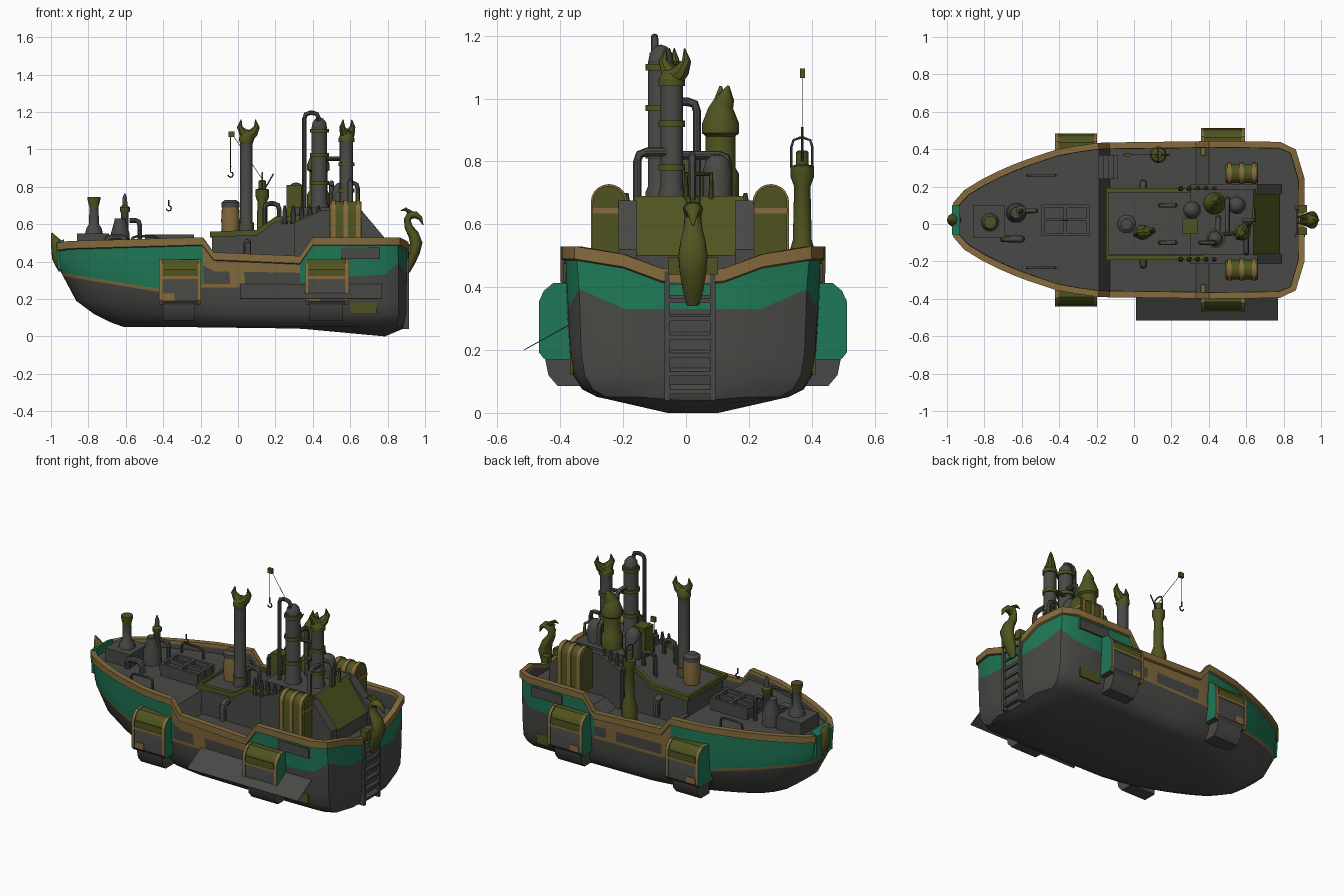
import bpy, bmesh, math
from mathutils import Vector

if "Cube" in bpy.data.objects:
    bpy.data.objects.remove(bpy.data.objects["Cube"])

CY = 0.022  # hull centre line
COL = {"grey": (.066, .066, .061), "teal": (.014, .19, .095), "tan": (.235, .148, .047),
       "olive": (.08, .088, .014)}
NAMES = list(COL)
MATS = []
for k, c in COL.items():
    m = bpy.data.materials.new(k)
    m.diffuse_color = (*c, 1)
    m.use_nodes = True
    m.node_tree.nodes["Principled BSDF"].inputs["Base Color"].default_value = m.diffuse_color
    MATS.append(m)


def finish(name, bm, col=None):
    bmesh.ops.recalc_face_normals(bm, faces=bm.faces)
    for f in bm.faces:
        f.normal_update()
        if col:
            f.material_index = NAMES.index(col(f) if callable(col) else col)
    me = bpy.data.meshes.new(name)
    bm.to_mesh(me)
    bm.free()
    for m in MATS:
        me.materials.append(m)
    ob = bpy.data.objects.new(name, me)
    bpy.context.collection.objects.link(ob)
    return ob


def interp(t, x):
    if x <= t[0][0]:
        return t[0][1]
    for (a, u), (b, v) in zip(t, t[1:]):
        if x <= b:
            return u + (v - u) * (x - a) / (b - a)
    return t[-1][1]


def box(name, x, y, z, col):
    return prism(name, [(x[0], z[0]), (x[1], z[0]), (x[1], z[1]), (x[0], z[1])], "y", y[0], y[1], col)


def prism(name, prof, axis, a, b, col):
    """Extrude a profile: (x,z) along y, or (y,z) along x."""
    bm = bmesh.new()
    put = (lambda p, d: (p[0], d, p[1])) if axis == "y" else (lambda p, d: (d, p[0], p[1]))
    A, B = [[bm.verts.new(put(p, d)) for p in prof] for d in (a, b)]
    skin(bm, [A, B])
    return finish(name, bm, col)


def skin(bm, rings, caps=True):
    n = len(rings[0])
    for R, S in zip(rings, rings[1:]):
        for i in range(n):
            bm.faces.new((R[i], R[(i + 1) % n], S[(i + 1) % n], S[i]))
    if caps:
        bm.faces.new(rings[0])
        bm.faces.new(rings[-1][::-1])


def lathe(name, x, y, prof, col, n=18):
    bm = bmesh.new()
    skin(bm, [[bm.verts.new((x + max(r, .001) * math.cos(i * math.tau / n), y + max(r, .001) * math.sin(i * math.tau / n), z))
               for i in range(n)] for r, z in prof])
    return finish(name, bm, col)


def tube(name, pts, r, col, n=10):
    P = [Vector(p) for p in pts]
    R = r if isinstance(r, (list, tuple)) else [r] * len(P)
    bm, rings, nv = bmesh.new(), [], Vector((.31, .87, .39))
    for i, p in enumerate(P):
        t = (P[min(i + 1, len(P) - 1)] - P[max(i - 1, 0)]).normalized()
        nv = (nv - t * nv.dot(t)).normalized()
        b = t.cross(nv)
        rings.append([bm.verts.new(p + R[i] * (nv * math.cos(a) + b * math.sin(a)))
                      for a in (k * math.tau / n for k in range(n))])
    skin(bm, rings)
    return finish(name, bm, col)


def pipe(name, pts, r, col="grey"):
    """Tube with rounded corners."""
    P, out = [Vector(p) for p in pts], []
    for i, p in enumerate(P):
        if 0 < i < len(P) - 1:
            a, b = [(q - p).normalized() * min(.03, (q - p).length * .4) for q in (P[i - 1], P[i + 1])]
            out += [p + a, p + (a + b) * .25, p + b]
        else:
            out.append(p)
    return tube(name, out, r, col)


# ---- hull, rail and deck: one closed shell of stacked outlines
HALF = [(-.96, 0), (-.957, .085), (-.9, .15), (-.81, .205), (-.72, .25), (-.64, .285), (-.56, .315), (-.48, .342),
        (-.41, .365), (-.3, .385), (-.19, .40), (-.13, .402), (-.05, .403), (.03, .404), (.1, .405), (.18, .406),
        (.25, .407), (.33, .408), (.40, .41), (.6, .408), (.78, .405), (.855, .37), (.9, .22), (.9, .1), (.9, 0)]
LOOP = HALF + [(x, -y) for x, y in HALF[-2:0:-1]]
N = len(LOOP)


def rail_z(x, y):
    if x > .88:
        return interp([(.06, .45), (.1, .46), (.22, .505)], abs(y))
    return interp([(-.96, .50), (-.9, .51), (-.19, .53), (-.13, .45), (.33, .43), (.4, .53), (.855, .53)], x)


def band_z(x, y):
    return interp([(-.96, .34), (-.41, .25), (-.19, .28), (.33, .28), (.4, .31), (.78, .33), (.855, .395), (.9, .33)], x)


def deck_z(x, y):
    return interp([(-.19, .47), (-.13, .37), (.33, .37), (.4, .42)], x)


def ring(bm, off, zf, bow=-.96, stern=.9, k=1):
    out = []
    for i, (x, y) in enumerate(LOOP):
        (ax, ay), (bx, by) = LOOP[i - 1], LOOP[(i + 1) % N]
        nrm = Vector((-(by - ay), bx - ax)).normalized() * off
        px = bow + (x + .96) / 1.86 * (stern - bow) + nrm.x
        out.append(bm.verts.new((px, CY + y * k + nrm.y, zf(x, y))))
    return out


bm = bmesh.new()
mid = lambda x, y: rail_z(x, y) * .4 + band_z(x, y) * .6
LEVELS = [(-.024, deck_z), (-.024, lambda x, y: rail_z(x, y) - .02), (-.022, rail_z), (.012, rail_z),
          (.012, lambda x, y: rail_z(x, y) - .04), (0, lambda x, y: rail_z(x, y) - .045),
          (0, mid, -.955, .9, .99), (0, band_z, -.945, .903, .98),
          (0, lambda x, y: band_z(x, y) - .018, -.935, .903, .977),
          (0, lambda x, y: .19, -.865, .9, .96), (0, lambda x, y: .12, -.77, .9, .93),
          (0, lambda x, y: .075, -.68, .89, .86), (0, lambda x, y: .05, -.61, .885, .74),
          (0, lambda x, y: interp([(-.6, .05), (.2, .042), (.78, 0), (.9, .04)], x), -.58, .88, .2)]
rings = [ring(bm, *l) for l in LEVELS]
skin(bm, rings, False)
for q, f in enumerate(bm.faces):
    lev, i = divmod(q, N)
    x = (LOOP[i][0] + LOOP[(i + 1) % N][0]) / 2
    zone = "bow" if x < -.16 else "mid" if x < .36 else "stern"
    c = "grey"
    if lev in (1, 2, 3, 4):
        c = "tan"
    elif lev == 5:
        c = "tan" if zone == "mid" else "teal"
    elif lev == 6:
        c = "teal" if zone != "mid" else ("grey" if i % 5 else "tan")
    elif lev == 7 and zone != "stern":
        c = "tan"
    f.material_index = NAMES.index(c)
for R in (rings[0], rings[-1]):  # deck and bottom
    for i in range(len(HALF) - 1):
        a = [R[i], R[i + 1], R[(N - i - 1) % N], R[(N - i) % N]]
        bm.faces.new(list(dict.fromkeys(a)))
finish("hull", bm)

# ---- side pods with tan straps and grey feet
PROF = [(.33, .41), (.425, .41), (.455, .385), (.47, .35), (.47, .19), (.455, .17), (.33, .17)]
FOOT = [(.33, .17), (.455, .17), (.445, .12), (.415, .085), (.33, .085)]
for s in (-1, 1):
    for x0, x1, d in ((-.42, -.2, -.012), (.36, .59, .015)):
        flip = lambda P, e=0: [(CY + s * (p[0] + d + e), p[1] + e * .6) for p in P]
        prism("pod", flip(PROF), "x", x0, x1, lambda f: "teal" if abs(f.normal.x) > .5 else
              "olive" if f.calc_center_median().z > .33 else "grey")
        prism("pod_foot", flip(FOOT), "x", x0 + .02, x1 - .03, "grey")
        for a in (x0 - .003, x1 - .015):
            prism("pod_strap", flip(PROF, .005), "x", a, a + .018,
                  lambda f: "teal" if abs(f.normal.x) > .5 else "tan")
        yo = CY + s * (.47 + d)
        box("pod_olive_panel", (x0 + .02, x1 - .02), (yo - .003, yo + .003), (.32, .36), "olive")
        box("pod_tan_bar", (x0, x1), (yo - .005, yo + .005), (.308, .322), "tan")
        box("pod_tan_patch", (x0 + .02, x0 + .08), (yo - .004, yo + .004), (.19, .23), "tan")
    ys = CY + s * .409
    box("side_plate", (.55, .76), (ys - .005, ys + .005), (.415, .475), "grey")
    ys = CY + s * .386
    box("side_olive_plate", (.6, .74), (ys - .005, ys + .004), (.12, .18), "olive")

# sloping side board
prism("side_board", [(-.375, .28), (-.515, .202), (-.515, .199), (-.375, .276)], "x", .01, .77, "grey")

# ---- deckhouse
prism("deckhouse", [(-.14, .36), (-.14, .545), (.1, .555), (.2, .62), (.3, .635), (.3, .69), (.64, .69), (.78, .5),
      (.78, .36)], "y", -.165, .185, lambda f: "olive" if f.normal.x > .5 and f.normal.z > .3 else "grey")
TRIM = [(-.15, .53), (-.15, .56), (.1, .57), (.2, .64), (.5, .655), (.5, .63), (.2, .61), (.1, .54)]
for y in (-.18, .18):
    prism("house_trim", TRIM, "y", y - .012, y + .012, "olive")
    a, b = sorted((y * .87, y * 1.19))
    prism("house_cheek", [(.3, .36), (.3, .61), (.45, .675), (.66, .675), (.79, .52), (.79, .36)], "y", a, b, "grey")
    for i in range(5):
        lathe("vent_peg", .25 + i * .045, y * 1.05, [(.014, .6), (.013, .66), (.006, .70)], "grey", 8)
box("front_trim", (-.15, -.135), (-.18, .19), (.53, .56), "olive")
box("stern_locker", (.26, .34), (-.05, .03), (.63, .81), "olive")
tube("stern_hoop", [(.64, 0, .68), (.64, 0, .76), (.64, .08, .76), (.64, .08, .68)], .009, "olive")

# arched side tanks with straps
for y in (-.245, .27):
    arch = lambda r: [(y + r * math.cos(a * math.pi / 10), .67 + r * math.sin(a * math.pi / 10)) for a in range(11)] + \
        [(y - r, .46), (y + r, .46)]
    prism("side_tank", arch(.052), "x", .49, .66, "olive")
    for x in (.5, .565, .63):
        prism("tank_strap", arch(.058), "x", x, x + .022, "tan")
    box("tank_end_strap", (.655, .664), (y - .053, y + .053), (.635, .652), "tan")


# ---- funnels
def horns(x, y, z, dx, dy):
    for s in (-1, 1):
        o = [(.0, 0), (.028, .02), (.046, .05), (.038, .09)]
        tube("funnel_horn", [(x + s * a * dx, y + s * a * dy, z + h) for a, h in o],
             [.034, .026, .016, .002], "olive", 8)


def funnel(x, y, z0, z1, r, collars):
    lathe("funnel", x, y, [(r * 1.2, z0), (r * 1.2, z0 + .05), (r, z0 + .07), (r, z1)], "grey")
    for z in collars:
        lathe("funnel_collar", x, y, [(r * 1.2, z - .01), (r * 1.2, z + .01)], "olive")


funnel(.045, -.045, .54, 1.06, .033, (.6,))
lathe("funnel_cap", .045, -.045, [(.033, 1.03), (.04, 1.05), (.036, 1.08), (.02, 1.1)], "olive")
horns(.055, -.045, 1.07, 1, .2)
funnel(.435, -.08, .65, 1.12, .042, (.82, .97, 1.1))
lathe("funnel_dome", .435, -.08, [(.042, 1.11), (.036, 1.145), (.02, 1.165), (0, 1.172)], "grey")
funnel(.58, -.045, .65, 1.06, .036, (.78, .92, 1.05))
lathe("funnel_cap", .58, -.045, [(.036, 1.04), (.042, 1.06), (.03, 1.09)], "olive")
horns(.585, -.035, 1.07, .6, .8)
lathe("bulb_funnel", .43, .11, [(.06, .68), (.06, .76), (.048, .78), (.048, .88), (.06, .89), (.06, .92), (.04, .97),
                                (.02, 1.0), (.004, 1.04)], "olive")
tube("bulb_spout", [(.43, .11, .95), (.44, .125, 1.0), (.45, .135, 1.04)], [.04, .03, .004], "olive")
for x, y in ((.31, .075), (.55, .1)):
    lathe("round_tank", x, y, [(.047, .64), (.047, .77), (.036, .805), (.018, .82), (0, .823)], "grey")
lathe("barrel", -.04, 0, [(.046, .54), (.05, .62), (.046, .69)], "tan")
lathe("barrel_lid", -.04, 0, [(.049, .69), (.049, .715), (.03, .73)], "grey")

# pipes
pipe("tall_pipe", [(.355, -.1, .66), (.355, -.1, 1.195), (.43, -.1, 1.195), (.43, -.1, 1.13)], .012)
pipe("side_pipe", [(.6, -.155, .6), (.6, -.155, .83), (.6, -.06, .83)], .014)
pipe("cross_pipe", [(.5, -.05, .82), (.5, .135, .82), (.5, .135, .66)], .014)
pipe("upper_pipe", [(.45, -.06, .99), (.45, .035, .99), (.45, .035, .68)], .014)
pipe("link_pipe", [(.44, -.06, .95), (.58, -.045, .95)], .011)
pipe("rear_pipe", [(.58, .02, .82), (.64, .02, .82), (.64, .02, .68)], .012)
for s in (-1, 1):
    pipe("house_pipe", [(.05, s * .17, .5), (.05, s * .22, .5), (.05, s * .22, .4)], .02)
    pipe("deck_pipe", [(.14, s * .1, .55), (.14, s * .1, .71), (.22, s * .1, .71), (.22, s * .1, .6)], .013)

# ---- crane
lathe("crane_post", .13, .37, [(.045, .36), (.045, .5), (.03, .55), (.026, .72), (.037, .75), (.037, .785), (.02, .79),
                               (.02, .83), (.012, .835)], "olive", 12)
pipe("crane_hoop", [(.13, .335, .78), (.13, .335, .875), (.13, .402, .875), (.13, .402, .78)], .004)
tube("crane_boom", [(.19, .37, .87), (.15, .37, .80)], .004, "grey", 6)
tube("crane_cable", [(.15, .37, .81), (-.03, .37, 1.08)], .0015, "grey", 6)
box("crane_block", (-.05, -.02), (.362, .378), (1.065, 1.095), "olive")
tube("hook_cable", [(-.04, .37, 1.07), (-.04, .37, .9)], .0015, "grey", 6)
for x, y, z in ((-.04, .37, .86), (-.37, .02, .68)):
    tube("hook", [(x, y, z + .05)] + [(x + .014 * math.sin(a), y, z + .014 * math.cos(a) + .005)
         for a in (0, .8, 1.6, 2.4, 3.1, 3.9, 4.6)], .004, "grey", 6)

# ---- fore deck fittings
box("bollard_base", (-.86, -.69), (-.075, .1), (.45, .55), "grey")
lathe("bollard", -.77, .01, [(.05, .54), (.04, .58), (.027, .6), (.024, .69), (.034, .73), (.034, .745), (.02, .745)],
      lambda f: "olive" if f.calc_center_median().z > .7 else "grey")
lathe("windlass", -.63, .06, [(.055, .45), (.05, .55), (.03, .62), (.03, .63)], "grey")
lathe("vent_mast", -.605, .07, [(.02, .55), (.02, .66), (.027, .67), (.027, .69), (.014, .7), (.012, .74), (.003, .765)],
      lambda f: "olive" if .66 < f.calc_center_median().z < .7 else "grey", 12)
pipe("deck_hoop", [(-.58, .07, .62), (-.525, .07, .62), (-.525, .07, .46)], .013)
pipe("deck_hoop", [(-.7, -.08, .46), (-.7, -.08, .53), (-.6, -.08, .53), (-.6, -.08, .46)], .018)
box("hatch", (-.49, -.24), (-.06, .1), (.45, .52), "grey")
for y in (-.06, .02, .09):
    box("hatch_bar", (-.495, -.235), (y - .003, y + .013), (.5, .545), "grey")
for x in (-.49, -.37, -.25):
    box("hatch_bar", (x - .006, x + .012), (-.06, .1), (.5, .545), "grey")
for y in (.26, -.235):
    pipe("grab_rail", [(-.57, y, .46), (-.57, y, .535), (-.42, y, .535), (-.42, y, .46)], .007)
for i in range(4):
    box("step", (-.19 + i * .025, -.16 + i * .025), (.24, .37), (.36, .48 - i * .028), "grey")

# ---- stern ladder
for y in (-.06, .085):
    box("ladder_stile", (.86, .915), (y - .009, y + .009), (.04, .45), "grey")
for i in range(7):
    z = .06 + i * .058
    prism("ladder_rung", [(.87, z), (.912, z), (.912, z + .014), (.87, z + .05)], "y", -.055, .08, "grey")

# ---- figureheads
NECK = [(.905, .345), (.92, .39), (.942, .45), (.953, .5), (.938, .545), (.912, .585), (.905, .625), (.922, .65),
        (.95, .65), (.975, .632), (.99, .595)]
ob = tube("stern_figurehead", [(x, 0, z) for x, z in NECK],
          [.014, .024, .031, .034, .029, .022, .019, .023, .019, .012, .002], "olive", 12)
ob.location.y, ob.scale.y = CY, 1.4
for s in (-1, 1):
    tube("figurehead_crest", [(.925, CY + s * .01, .66), (.895, CY + s * .016, .68), (.87, CY + s * .016, .672)],
         [.013, .01, .002], "olive", 8)
    box("figurehead_bracket", (.88, .925), (CY + s * .06 - .02, CY + s * .06 + .02), (.44, .495), "olive")
tube("bow_figurehead", [(-.94, CY, .35), (-.955, CY, .42), (-.965, CY, .49), (-.997, CY, .553)],
     [.02, .04, .036, .004], "olive")
prism("bow_plate", [(-.972, .5), (-.93, .52), (-.93, .36), (-.965, .36)], "y", CY - .08, CY + .08, "teal")

bpy.ops.object.select_all(action="SELECT")
bpy.context.view_layer.objects.active = bpy.context.selected_objects[0]
bpy.ops.object.shade_smooth_by_angle(angle=math.radians(35))
